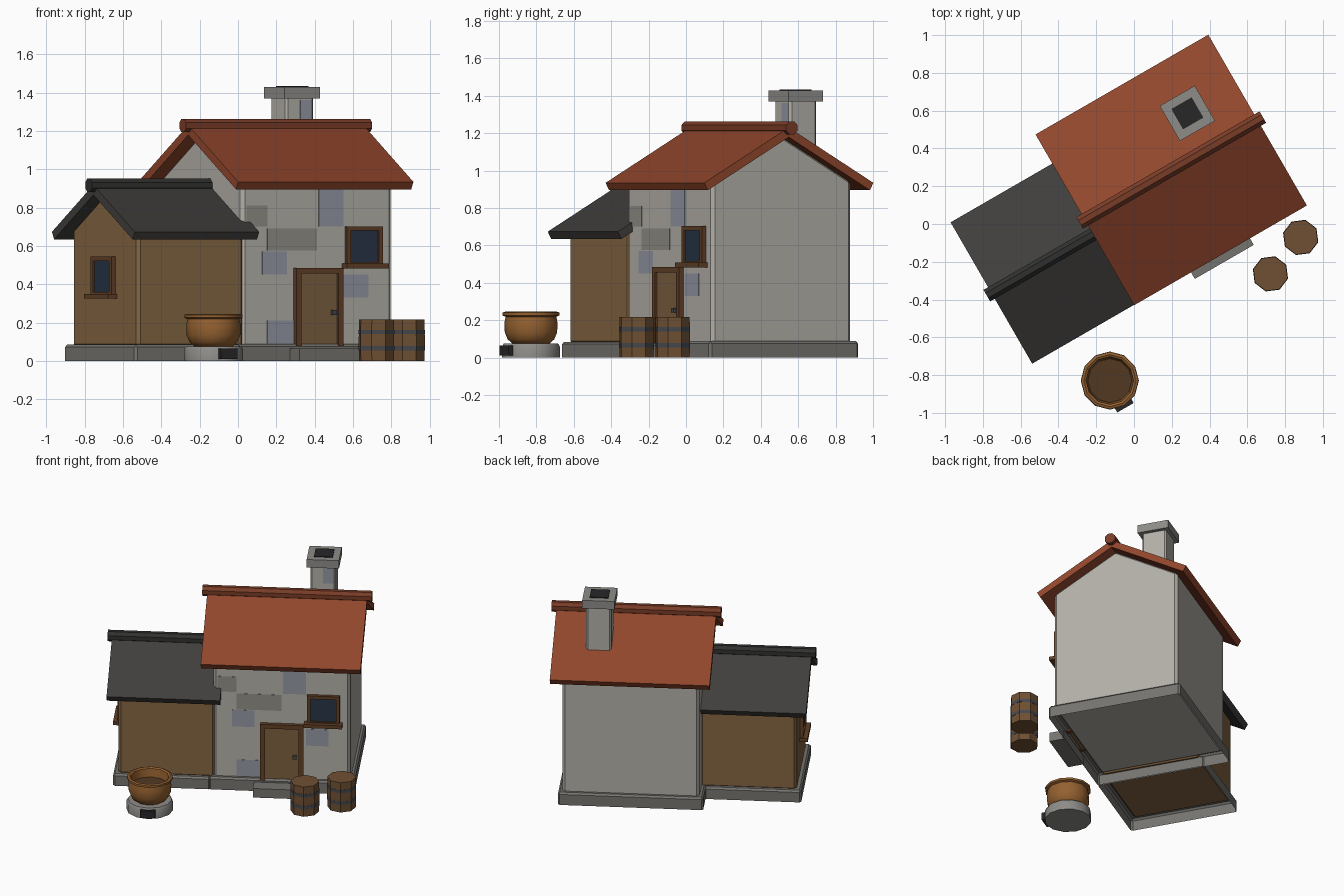
import bpy, bmesh, math
from mathutils import Matrix, Vector

if "Cube" in bpy.data.objects:
    bpy.data.objects.remove(bpy.data.objects["Cube"])

# House axes: local x runs along the ridge, turned 30 degrees in the world
FRAME = Matrix.Translation((0.197, 0.286, 0)) @ Matrix.Rotation(math.radians(30), 4, 'Z')


def mat(name, r, g, b):
    m = bpy.data.materials.new(name)
    m.diffuse_color = (r, g, b, 1)
    m.use_nodes = True
    m.node_tree.nodes["Principled BSDF"].inputs["Base Color"].default_value = m.diffuse_color
    return m


STONE = mat("pale_stone", .45, .43, .39)
BASE = mat("base_stone", .18, .175, .16)
CAP = mat("cap_stone", .27, .265, .25)
BLUE = mat("blue_stone", .29, .31, .36)
GREY = mat("grey_stone", .28, .27, .24)
TILE = mat("red_tile", .285, .062, .025)
RIDGE = mat("dark_tile", .19, .045, .02)
SLATE = mat("slate", .052, .049, .046)
SLATE2 = mat("dark_slate", .03, .03, .028)
PLASTER = mat("tan_wall", .23, .13, .055)
WOOD = mat("dark_wood", .12, .05, .02)
DOOR = mat("door_wood", .20, .115, .05)
BARREL = mat("barrel_wood", .16, .08, .033)
CLAY = mat("clay", .30, .12, .03)
SOIL = mat("bowl_inside", .085, .04, .015)
GLASS = mat("glass", .02, .035, .06)
BLACK = mat("black", .02, .02, .022)
IRON = mat("iron", .06, .065, .075)


def finish(name, bm, material, bevel=0, smooth=False):
    me = bpy.data.meshes.new(name)
    bm.to_mesh(me)
    bm.free()
    me.materials.append(material)
    if smooth:
        me.shade_smooth()
        me.set_sharp_from_angle(angle=math.radians(50))
    ob = bpy.data.objects.new(name, me)
    ob.matrix_world = FRAME
    bpy.context.collection.objects.link(ob)
    if bevel:
        mod = ob.modifiers.new("chamfer", 'BEVEL')
        mod.width, mod.segments = bevel, 1
    return ob


def prism(name, pts, x0, x1, material, bevel=0, open_bottom=False):
    """Extrude a (y, z) outline along the ridge direction."""
    bm = bmesh.new()
    f = bm.faces.new([bm.verts.new((x0, y, z)) for y, z in pts])
    new = bmesh.ops.extrude_face_region(bm, geom=[f])["geom"]
    bmesh.ops.translate(bm, vec=(x1 - x0, 0, 0),
                        verts=[g for g in new if isinstance(g, bmesh.types.BMVert)])
    bmesh.ops.recalc_face_normals(bm, faces=bm.faces)
    if open_bottom:
        bm.normal_update()
        bmesh.ops.delete(bm, geom=[f for f in bm.faces if f.normal.z < -.9], context='FACES_ONLY')
    return finish(name, bm, material, bevel)


def box(name, x0, x1, y0, y1, z0, z1, material, bevel=0, open_bottom=False):
    return prism(name, [(y0, z0), (y1, z0), (y1, z1), (y0, z1)], x0, x1, material, bevel, open_bottom)


def lathe(name, x, y, profile, n, material, smooth=False):
    """Spin an (r, z) profile with n sides and close both ends."""
    bm = bmesh.new()
    rings = [[bm.verts.new((x + r * math.cos(math.tau * i / n), y + r * math.sin(math.tau * i / n), z))
              for i in range(n)] for r, z in profile]
    for a, b in zip(rings, rings[1:]):
        for i in range(n):
            bm.faces.new((a[i], a[(i + 1) % n], b[(i + 1) % n], b[i]))
    bm.faces.new(rings[0])
    bm.faces.new(rings[-1])
    bmesh.ops.recalc_face_normals(bm, faces=bm.faces)
    return finish(name, bm, material, 0, smooth)


def house(name, x0, x1, yc, half, apex, roof_x0, roof_x1, roof_half, ridge_x0, ridge_x1,
          wall_mat, roof_mat, ridge_mat):
    """Gabled walls, roof slab and ridge cap of one wing."""
    k, t = 0.567, 0.045
    a = math.atan(k)
    under = apex - t / math.cos(a)
    top = under + 0.012
    prism(name + "_walls", [(yc - half, .07), (yc + half, .07), (yc + half, top - k * half),
                            (yc, top), (yc - half, top - k * half)], x0, x1, wall_mat, .018)
    eave = apex - k * roof_half
    bx, bz = roof_half - t * math.sin(a), eave - t * math.cos(a)
    prism(name + "_roof", [(yc, apex), (yc + roof_half, eave), (yc + bx, bz), (yc, under),
                           (yc - bx, bz), (yc - roof_half, eave)], roof_x0, roof_x1, roof_mat)
    ring = [(yc + .038 * math.cos(math.tau * (i + .5) / 8),
             apex - .002 + .038 * math.sin(math.tau * (i + .5) / 8)) for i in range(8)]
    prism(name + "_ridge_cap", ring, ridge_x0, ridge_x1, ridge_mat)


# Two wings and their open-bottomed plinths
house("main", -.453, .453, 0, .43, 1.23, -.528, .528, .522, -.56, .56, STONE, TILE, RIDGE)
house("annex", -1.08, -.44, -.088, .342, .918, -1.15, -.40, .432, -1.178, -.40,
      PLASTER, SLATE, SLATE2)
box("main_plinth", -.48, .48, -.46, .46, 0, .088, BASE, .012, True)
box("annex_plinth", -1.112, -.47, -.46, .284, 0, .084, BASE, .012, True)
box("door_step", -.18, .18, -.562, -.455, 0, .065, BASE)

# Chimney
cx, cy = .224, .217
box("chimney_shaft", cx - .084, cx + .084, cy - .084, cy + .084, .95, 1.38, STONE, .012)
box("chimney_cap", cx - .107, cx + .107, cy - .107, cy + .107, 1.37, 1.428, CAP)
box("chimney_flue", cx - .062, cx + .062, cy - .062, cy + .062, 1.40, 1.433, BLACK)
box("chimney_stone", cx, cx + .07, cy - .0855, cy - .07, 1.25, 1.36, BLUE)

# Odd stones on the front wall: x range, z range
for i, (x0, x1, z0, z1, m) in enumerate([
        (.01, .16, .70, .895, BLUE), (-.425, -.30, .70, .81, GREY),
        (-.30, 0, .575, .69, GREY), (-.33, -.18, .45, .57, BLUE),
        (.16, .31, .33, .45, BLUE), (-.30, -.14, .09, .21, BLUE)]):
    box(f"wall_stone_{i}", x0, x1, -.4315, -.42, z0, z1, m)

# Door
box("door_panel", -.115, .12, -.446, -.42, .075, .46, DOOR)
for i, (x0, x1, z0, z1) in enumerate([(-.14, -.108, .075, .485), (.113, .145, .075, .485),
                                      (-.108, .113, .455, .485)]):
    box(f"door_frame_{i}", x0, x1, -.458, -.42, z0, z1, WOOD)
box("door_handle", .075, .10, -.465, -.44, .24, .265, IRON)


def window(name, place):
    """Framed window facing local -y, moved by a matrix."""
    parts = [box(name + "_glass", -.09, .09, -.014, .01, .01, .19, GLASS)]
    for i, (x0, x1, z0, z1) in enumerate([(-.108, -.085, 0, .205), (.085, .108, 0, .205),
                                          (-.085, .085, .182, .205), (-.085, .085, 0, .018)]):
        parts.append(box(f"{name}_frame_{i}", x0, x1, -.024, .01, z0, z1, WOOD))
    parts.append(box(name + "_sill", -.126, .126, -.054, .01, -.015, .01, WOOD))
    for p in parts:
        p.matrix_world = FRAME @ place


window("main_window", Matrix.Translation((.276, -.43, .497)))
window("annex_window", Matrix.Translation((-1.08, -.088, .34)) @ Matrix.Rotation(math.radians(-90), 4, 'Z'))

# Two barrels with hoops
for i, (x, y) in enumerate([(.415, -.652), (.18, -.739)]):
    lathe(f"barrel_{i}", x, y, [(.094, 0), (.096, .1), (.094, .216)], 8, BARREL)
    for j, z in enumerate((.055, .14)):
        lathe(f"barrel_{i}_hoop_{j}", x, y, [(.0965, z), (.0965, z + .022)], 8, IRON)

# Clay bowl on a round stone stove
px, py = -.839, -.803
lathe("stove_base", px, py, [(.154, 0), (.154, .06), (.145, .075)], 12, CAP, True)
box("stove_opening", px - .05, px + .05, py - .166, py - .12, .01, .064, BLACK)
lathe("bowl", px, py, [(.10, .075), (.125, .098), (.14, .135), (.142, .185), (.136, .218), (.152, .225),
                       (.152, .24), (.138, .245), (.126, .238), (.118, .17)], 12, CLAY, True)
lathe("bowl_contents", px, py, [(.10, .16), (.117, .18)], 12, SOIL)
